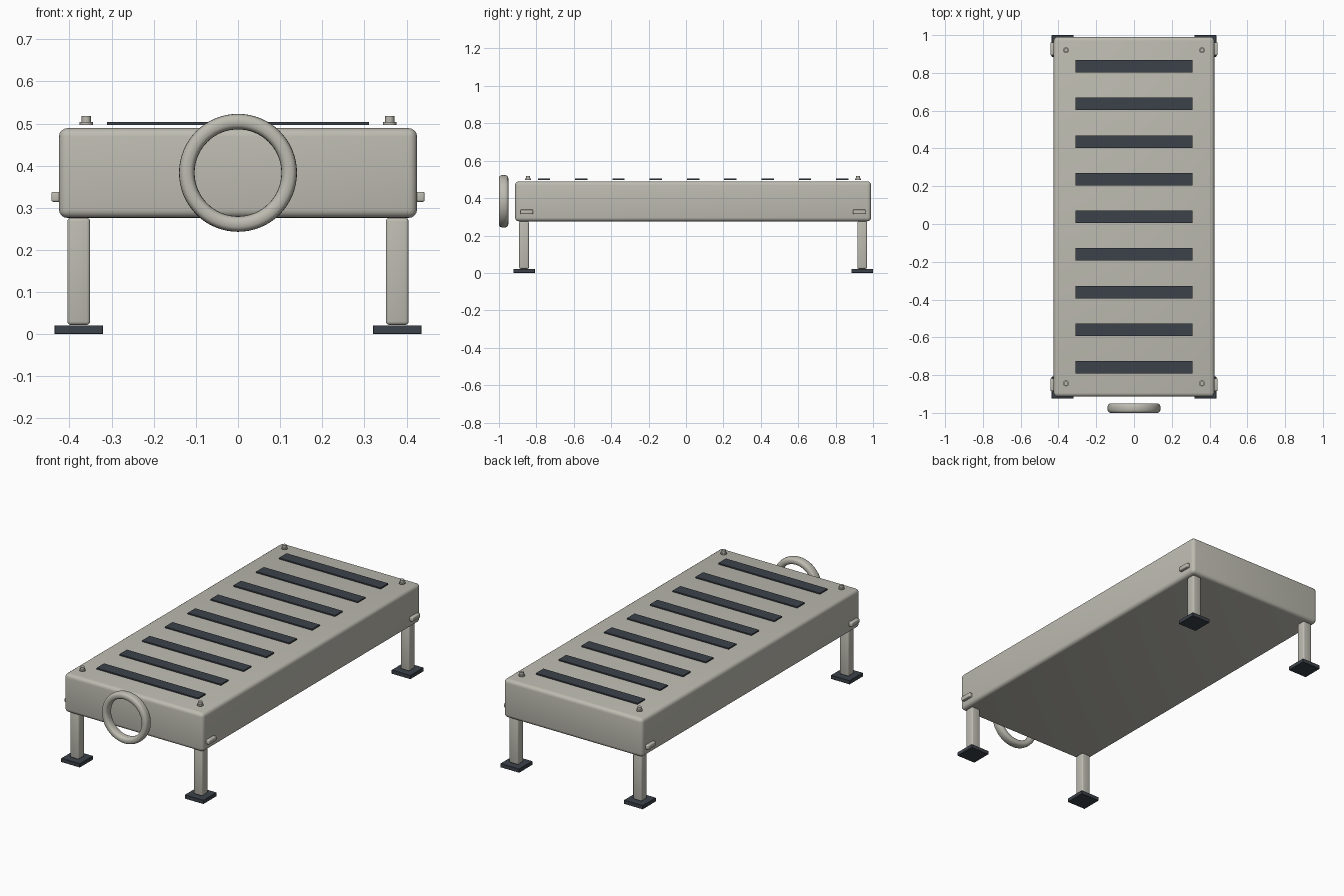
import bpy, bmesh
from math import cos, sin, tau, copysign, radians

cube = bpy.data.objects.get("Cube")
if cube:
    bpy.data.objects.remove(cube, do_unlink=True)


def material(name, rgb):
    m = bpy.data.materials.new(name)
    m.use_nodes = True
    m.diffuse_color = (*rgb, 1)
    bsdf = next(n for n in m.node_tree.nodes if n.type == 'BSDF_PRINCIPLED')
    bsdf.inputs["Base Color"].default_value = (*rgb, 1)
    return m


grey = material("warm grey paint", (0.51, 0.50, 0.44))
rubber = material("dark slate rubber", (0.045, 0.055, 0.068))


def finish(name, bm, mat, smooth=True):
    bmesh.ops.recalc_face_normals(bm, faces=bm.faces)
    mesh = bpy.data.meshes.new(name)
    bm.to_mesh(mesh)
    bm.free()
    mesh.materials.append(mat)
    ob = bpy.data.objects.new(name, mesh)
    bpy.context.collection.objects.link(ob)
    if smooth:
        bpy.ops.object.select_all(action='DESELECT')
        ob.select_set(True)
        bpy.context.view_layer.objects.active = ob
        bpy.ops.object.shade_smooth_by_angle(angle=radians(35))
    return ob


def box(name, centre, size, mat, bevel=0, segments=3):
    bm = bmesh.new()
    bmesh.ops.create_cube(bm, size=1)
    for v in bm.verts:
        v.co = [c + p * s for c, p, s in zip(centre, v.co, size)]
    if bevel:
        bmesh.ops.bevel(bm, geom=bm.edges[:], offset=bevel, segments=segments,
                        profile=0.5, affect='EDGES')
    return finish(name, bm, mat, bevel > 0)


def lathe(name, profile, centre, mat, sides):
    """Spin (radius, height) points around a vertical axis, closed at both ends."""
    bm = bmesh.new()
    rings = [[bm.verts.new((centre[0] + r * cos(tau * i / sides),
                            centre[1] + r * sin(tau * i / sides), z))
              for i in range(sides)] for r, z in profile]
    for a, b in zip(rings, rings[1:]):
        for i in range(sides):
            j = (i + 1) % sides
            bm.faces.new((a[i], a[j], b[j], b[i]))
    bm.faces.new(rings[0])
    bm.faces.new(rings[-1])
    return finish(name, bm, mat)


def hoop(name, centre, radius, half_w, half_d, mat, sides=64, steps=20):
    """Ring facing the front with a softly squared tube section."""
    def soft(t):
        return copysign(abs(t) ** 0.75, t)
    bm = bmesh.new()
    rings = []
    for i in range(sides):
        a = tau * i / sides
        ring = []
        for k in range(steps):
            t = tau * k / steps
            r = radius + half_w * soft(cos(t))
            ring.append(bm.verts.new((centre[0] + r * cos(a),
                                      centre[1] + half_d * soft(sin(t)),
                                      centre[2] + r * sin(a))))
        rings.append(ring)
    for i in range(sides):
        a, b = rings[i], rings[(i + 1) % sides]
        for k in range(steps):
            m = (k + 1) % steps
            bm.faces.new((a[k], a[m], b[m], b[k]))
    return finish(name, bm, mat)


MID = 0.038  # the deck sits a little behind centre because of the ring

# Deck body
box("deck_body", (0, MID, 0.3825), (0.85, 1.904, 0.213), grey, 0.02, 4)

# Grip strips across the top
for i in range(9):
    box(f"grip_strip_{i + 1}", (0, MID + (i - 4) * 0.1993, 0.5),
        (0.622, 0.066, 0.007), rubber)

# Legs, feet, bolts and side catches at each corner
for side, sx in (("left", 1), ("right", -1)):
    for end, sy in (("front", -1), ("back", 1)):
        tag = f"{end}_{side}"
        leg_x, leg_y = sx * 0.378, MID + sy * 0.904
        box(f"{tag}_leg", (leg_x, leg_y, 0.149), (0.054, 0.052, 0.254), grey, 0.008)
        box(f"{tag}_foot", (leg_x, leg_y, 0.0105), (0.115, 0.115, 0.021), rubber, 0.001, 1)
        lathe(f"{tag}_bolt",
              [(0.016, 0.497), (0.016, 0.504), (0.011, 0.504), (0.011, 0.518)],
              (sx * 0.36, MID + sy * 0.882), grey, 12)
        box(f"{tag}_catch", (sx * 0.43, MID + sy * 0.889, 0.326),
            (0.026, 0.068, 0.024), grey, 0.005)

# Ring at the front
hoop("front_ring", (0, -0.975, 0.383), 0.1215, 0.0185, 0.025, grey)
